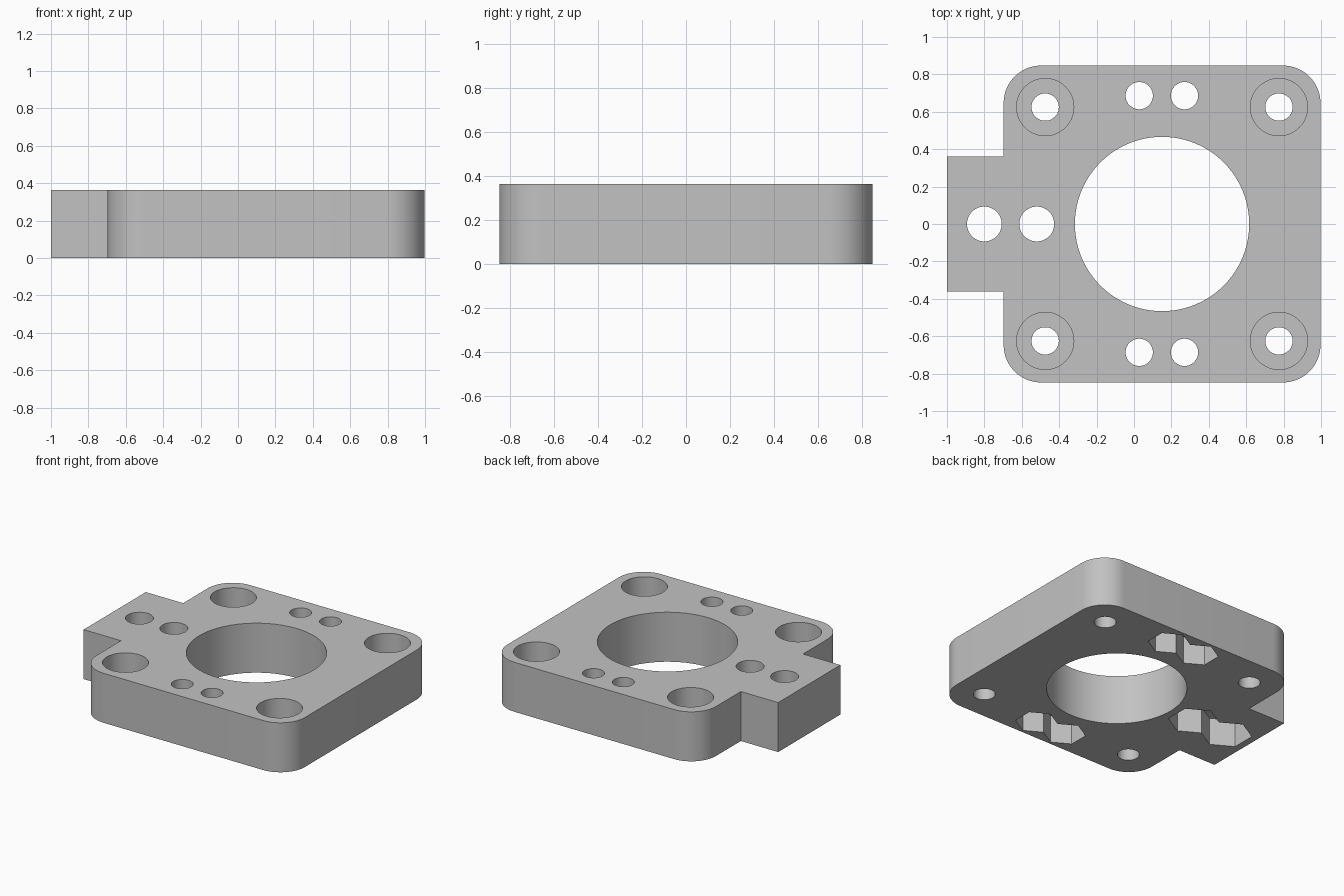
import bpy, bmesh
from math import pi, cos, sin

cube = bpy.data.objects.get("Cube")
if cube:
    bpy.data.objects.remove(cube, do_unlink=True)

HEIGHT = 0.363
MID_X = 0.15          # centre of the square body
HALF = 0.847          # half width of the square body
ROUND = 0.2           # corner radius
TAB = 0.36            # half width of the tab
BOLT = 0.625          # half spacing of the corner bolts

grey = bpy.data.materials.new("plain_grey")
grey.use_nodes = True
colour = (0.54, 0.54, 0.54, 1)
grey.diffuse_color = colour
grey.node_tree.nodes["Principled BSDF"].inputs["Base Color"].default_value = colour


def prism(name, outline, z0, z1):
    """Extrude a flat outline from z0 up to z1."""
    bm = bmesh.new()
    face = bm.faces.new([bm.verts.new((x, y, z0)) for x, y in outline])
    top = bmesh.ops.extrude_face_region(bm, geom=[face])["geom"]
    bmesh.ops.translate(bm, vec=(0, 0, z1 - z0),
                        verts=[v for v in top if isinstance(v, bmesh.types.BMVert)])
    bmesh.ops.recalc_face_normals(bm, faces=bm.faces)
    mesh = bpy.data.meshes.new(name)
    bm.to_mesh(mesh)
    bm.free()
    mesh.materials.append(grey)
    obj = bpy.data.objects.new(name, mesh)
    bpy.context.collection.objects.link(obj)
    return obj


def ring(x, y, r, sides, start=0.0):
    return [(x + r * cos(start + 2 * pi * i / sides),
             y + r * sin(start + 2 * pi * i / sides)) for i in range(sides)]


def corner(sx, sy, start, steps=16):
    """Quarter arc rounding one corner of the body."""
    cx, cy = MID_X + sx * (HALF - ROUND), sy * (HALF - ROUND)
    angles = [start + pi / 2 * i / steps for i in range(steps + 1)]
    return [(cx + ROUND * cos(a), cy + ROUND * sin(a)) for a in angles]


# Rounded body with the square tab on its right side
left_edge = MID_X - HALF
outline = (corner(1, -1, -pi / 2) + corner(1, 1, 0) + corner(-1, 1, pi / 2)
           + [(left_edge, TAB), (-1, TAB), (-1, -TAB), (left_edge, -TAB)]
           + corner(-1, -1, pi))
plate = prism("mounting_plate", outline, 0, HEIGHT)

LOW, HIGH = -0.1, HEIGHT + 0.1
cutters = []


def drill(x, y, r, z0=LOW, z1=HIGH, sides=48, start=0.0):
    cutters.append(prism("hole_cutter", ring(x, y, r, sides, start), z0, z1))


def nut_hole(x, y, hole, nut):
    """Through hole with a hexagonal nut pocket in the underside."""
    drill(x, y, nut, LOW, 0.2, 6, pi / 2)
    drill(x, y, hole)


# Large central opening
drill(MID_X, 0, 0.466, sides=96)

# Counterbored corner bolt holes
for sx in (-1, 1):
    for sy in (-1, 1):
        x, y = MID_X + sx * BOLT, sy * BOLT
        drill(x, y, 0.153, 0.16, HIGH)
        drill(x, y, 0.073)

# Paired nut holes along the front and back edges
for x in (0.028, 0.27):
    for y in (-0.686, 0.686):
        nut_hole(x, y, 0.073, 0.142)

# Paired nut holes through the tab
for x in (-0.8, -0.52):
    nut_hole(x, 0, 0.093, 0.172)

# Cut everything, then drop the cutters
bpy.ops.object.select_all(action="DESELECT")
bpy.context.view_layer.objects.active = plate
plate.select_set(True)
for cutter in cutters:
    cut = plate.modifiers.new("cut", "BOOLEAN")
    cut.operation = "DIFFERENCE"
    cut.solver = "EXACT"
    cut.object = cutter
    bpy.ops.object.modifier_apply(modifier=cut.name)
    bpy.data.objects.remove(cutter, do_unlink=True)

bpy.ops.object.shade_smooth_by_angle(angle=pi / 6)
